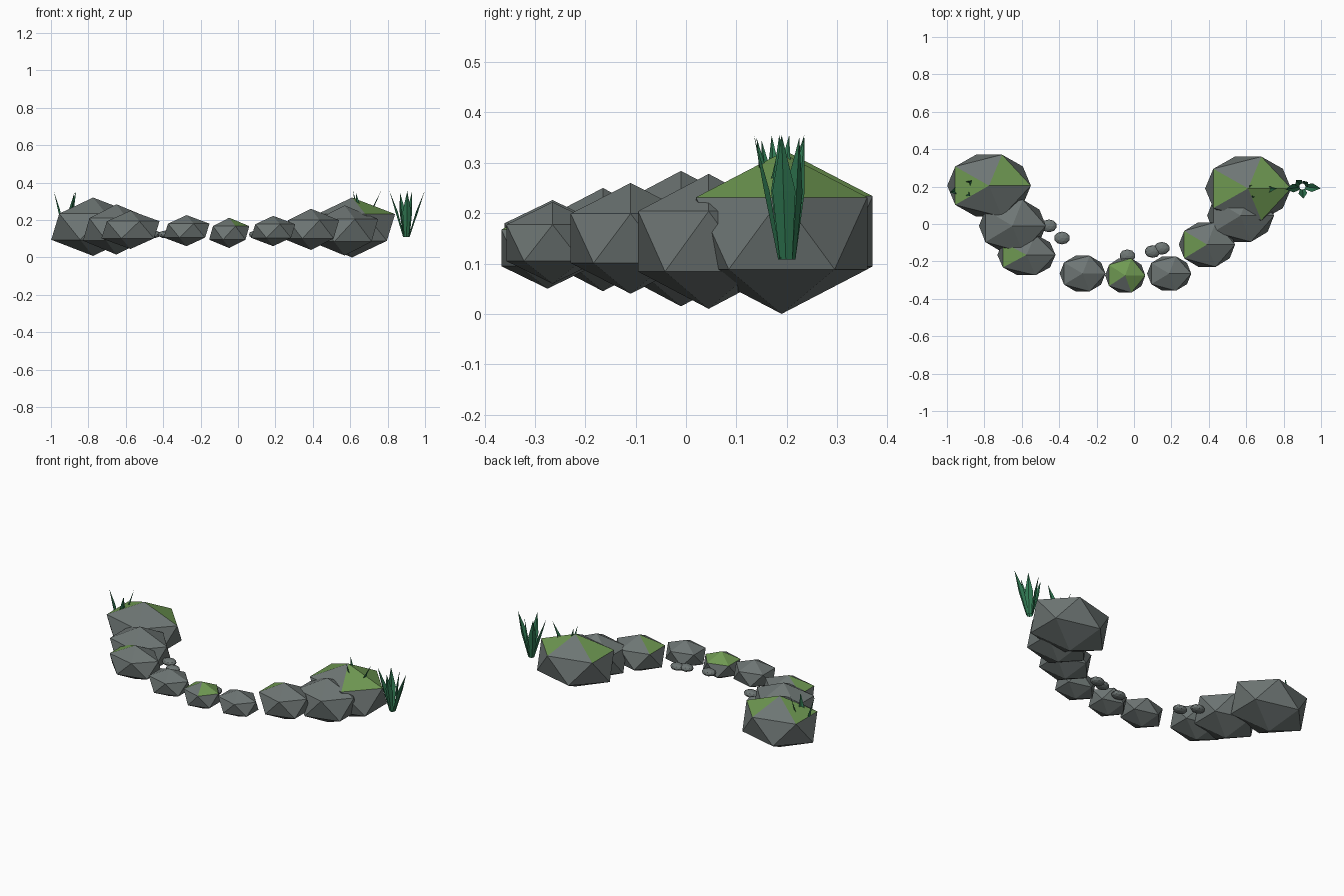
import bpy, bmesh, math
from mathutils import Vector

cube = bpy.data.objects.get("Cube")
if cube:
    bpy.data.objects.remove(cube, do_unlink=True)


def material(name, rgb):
    m = bpy.data.materials.new(name)
    m.use_nodes = True
    m.diffuse_color = (*rgb, 1)
    bsdf = m.node_tree.nodes["Principled BSDF"]
    bsdf.inputs["Base Color"].default_value = (*rgb, 1)
    bsdf.inputs["Roughness"].default_value = 0.9
    return m


STONE = material("stone_grey", (0.155, 0.18, 0.175))
MOSS = material("moss_green", (0.16, 0.32, 0.085))
GRASS = material("grass_green", (0.03, 0.19, 0.085))


def finish(bm, name, mats):
    me = bpy.data.meshes.new(name)
    bm.to_mesh(me)
    bm.free()
    for m in mats:
        me.materials.append(m)
    ob = bpy.data.objects.new(name, me)
    bpy.context.collection.objects.link(ob)
    return ob


def rock(name, centre, size, bottom, top, moss=(), detail=1):
    """Faceted boulder; moss lists the compass angles of its mossy top facets."""
    bm = bmesh.new()
    bmesh.ops.create_icosphere(bm, subdivisions=detail, radius=1)
    # turn so that one upper corner points along +x
    ring = [v for v in bm.verts if 0.3 < v.co.z < 0.6]
    lead = max(ring, key=lambda v: v.co.x).co
    turn = -math.atan2(lead.y, lead.x)
    for v in bm.verts:
        x, y, z = v.co
        c, s = math.cos(turn), math.sin(turn)
        v.co = (x * c - y * s, x * s + y * c, z)
    for f in bm.faces:
        mid = f.calc_center_median()
        angle = math.degrees(math.atan2(mid.y, mid.x))
        near = any(abs((angle - a + 180) % 360 - 180) < 20 for a in moss)
        f.material_index = int(near and mid.z > 0.5)
    scale = Vector((size[0], size[1], (top - bottom) / 2))
    middle = Vector((centre[0], centre[1], (top + bottom) / 2))
    for v in bm.verts:
        v.co = v.co * scale + middle
    return finish(bm, name, [STONE, MOSS] if moss else [STONE])


def tuft(name, base, tips, width):
    """Clump of folded, pointed blades rising from one spot to the given tips."""
    bm = bmesh.new()
    root = Vector(base)
    for tx, ty, tz in tips:
        tip = Vector((tx, ty, tz))
        lean = Vector((tx - root.x, ty - root.y, 0)).normalized()
        side = Vector((-lean.y, lean.x, 0))
        foot = root + lean * 0.012
        rows = []
        for t, w in ((0, 0.55), (0.55, 1)):
            p = foot.lerp(tip, t) - lean * 0.01 * t
            half = side * width * w / 2
            rows.append([bm.verts.new(q) for q in
                         (p - half, p + lean * width * w * 0.2, p + half)])
        end = bm.verts.new(tip)
        for i in range(2):
            bm.faces.new((rows[0][i], rows[0][i + 1], rows[1][i + 1], rows[1][i]))
            bm.faces.new((rows[1][i], rows[1][i + 1], end))
    return finish(bm, name, [GRASS])


# Boulders along the arc
rock("left_end_boulder", (0.61, 0.19), (0.257, 0.2), 0.0, 0.32, (-36, 36, 180))
rock("left_second_boulder", (0.57, 0.045), (0.2, 0.165), 0.01, 0.278)
rock("left_third_boulder", (0.39, -0.11), (0.168, 0.14), 0.04, 0.26, (180,))
rock("left_small_boulder", (0.188, -0.265), (0.132, 0.108), 0.06, 0.222)
rock("middle_boulder", (-0.047, -0.275), (0.12, 0.108), 0.05, 0.212,
     (-36, 36, 108, 180))
rock("right_small_boulder", (-0.275, -0.265), (0.137, 0.112), 0.06, 0.226)
rock("right_third_boulder", (-0.575, -0.165), (0.174, 0.128), 0.045, 0.25, (180,))
rock("right_second_boulder", (-0.65, -0.01), (0.2, 0.165), 0.015, 0.284)
rock("right_end_boulder", (-0.775, 0.205), (0.25, 0.195), 0.008, 0.32, (36, 180))

# Pebbles on the inner side of the arc
pebbles = [(-0.455, -0.01), (-0.385, -0.075), (-0.035, -0.17),
           (0.1, -0.147), (0.148, -0.13)]
for i, spot in enumerate(pebbles):
    rock(f"pebble_{i + 1}", spot, (0.043, 0.034), 0.102, 0.144, detail=2)

# Grass beside and on top of the end boulders
tuft("grass_clump", (0.9, 0.2, 0.108),
     [(0.81, 0.185, 0.355), (0.865, 0.235, 0.35), (0.998, 0.19, 0.355),
      (0.905, 0.135, 0.355), (0.93, 0.225, 0.35)], 0.046)
tuft("left_boulder_grass", (0.66, 0.18, 0.15),
     [(0.615, 0.205, 0.355), (0.63, 0.14, 0.35), (0.765, 0.19, 0.355)], 0.036)
tuft("right_boulder_grass", (-0.92, 0.185, 0.13),
     [(-0.985, 0.17, 0.355), (-0.865, 0.235, 0.355), (-0.875, 0.15, 0.345)], 0.036)
